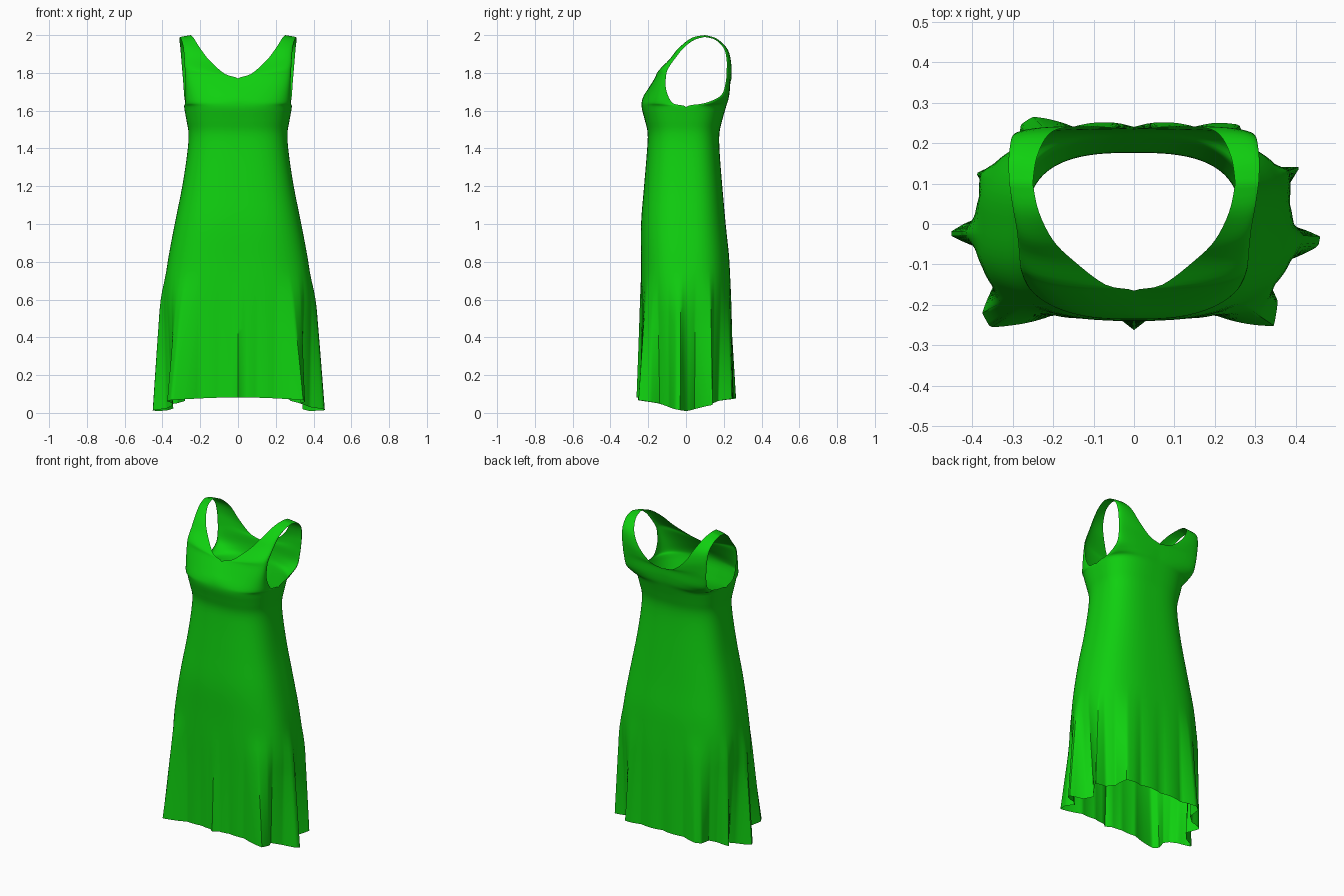
import bpy, bmesh, math

cube = bpy.data.objects.get("Cube")
if cube:
    bpy.data.objects.remove(cube, do_unlink=True)

COLS, STEPS, FOLD_TOP = 64, 4, 0.72

# Body rings: height, half width, front y, back y
BODY = [(0, .40, -.235, .237), (.15, .40, -.235, .237), (.3, .40, -.236, .237),
        (.45, .40, -.237, .237), (.6, .398, -.238, .236), (.8, .372, -.238, .23),
        (1.0, .335, -.238, .21), (1.2, .295, -.222, .192), (1.38, .268, -.207, .178),
        (1.48, .262, -.203, .177), (1.55, .273, -.218, .192), (1.62, .285, -.235, .212)]

# Bodice rows: neck edge xyz, armhole edge xyz, roundness
FRONT = [(0, -.228, 1.67, .28, -.07, 1.64, .72), (0, -.198, 1.72, .277, -.105, 1.71, .75),
         (0, -.165, 1.77, .28, -.105, 1.79, .8), (.07, -.15, 1.795, .282, -.09, 1.83, .85),
         (.15, -.09, 1.865, .285, -.055, 1.88, .9), (.2, -.04, 1.93, .29, -.01, 1.935, .9),
         (.235, .03, 1.985, .3, .045, 1.975, .9), (.25, .1, 2.0, .308, .1, 1.99, .9)]
BACK = [(0, .225, 1.665, .28, .1, 1.64, .72), (0, .232, 1.71, .285, .185, 1.68, .75),
        (0, .235, 1.75, .29, .21, 1.75, .8), (.08, .24, 1.77, .295, .215, 1.81, .85),
        (.16, .24, 1.84, .3, .215, 1.87, .9), (.21, .222, 1.92, .305, .2, 1.93, .9),
        (.24, .165, 1.98, .31, .155, 1.975, .9), (.25, .1, 2.0, .308, .1, 1.99, .9)]

# Pleated hem outline from front centre to back centre, one per side
HEM_LEFT = [(0, -.262), (.025, -.24), (.1, -.23), (.2, -.225), (.27, -.245), (.345, -.252),
            (.355, -.19), (.33, -.14), (.38, -.09), (.455, -.055), (.46, -.03), (.38, 0),
            (.34, .045), (.40, .125), (.41, .14), (.33, .14), (.28, .17), (.26, .245),
            (.2, .25), (.15, .24), (0, .24)]
HEM_RIGHT = [(0, -.262), (.025, -.24), (.1, -.23), (.2, -.225), (.3, -.25), (.355, -.255),
             (.375, -.22), (.345, -.15), (.35, -.1), (.38, -.06), (.46, -.025), (.44, -.01),
             (.375, .02), (.34, .06), (.39, .125), (.37, .135), (.32, .14), (.28, .17),
             (.28, .245), (.25, .265), (.15, .24), (0, .24)]


def polar(points):
    return [(math.atan2(x, -y), math.hypot(x, y)) for x, y in points]


def hem_radius(table, angle):
    for (a0, r0), (a1, r1) in zip(table, table[1:]):
        if angle <= a1:
            return r0 + (r1 - r0) * (angle - a0) / (a1 - a0)
    return table[-1][1]


def smooth_rows(rows):
    """Catmull-Rom interpolation between the rows."""
    out = []
    for k in range(len(rows) - 1):
        quad = [rows[max(k - 1, 0)], rows[k], rows[k + 1], rows[min(k + 2, len(rows) - 1)]]
        for i in range(STEPS):
            t = i / STEPS
            row = [.5 * (2 * b + (c - a) * t + (2 * a - 5 * b + 4 * c - d) * t * t
                         + (3 * b - a - 3 * c + d) * t ** 3) for a, b, c, d in zip(*quad)]
            row[0] = max(row[0], 0)
            if k < len(BODY) - 1:       # closed side seam below the armhole
                row[0] = row[4] = 0
            out.append(row)
    out.append(list(rows[-1]))
    return out


def point(row, t, hem):
    """Point on the rounded quarter section, pleated towards the hem."""
    lx, ly, lz, rx, ry, rz, p = row
    s = max(math.sin(t * math.pi / 2), 0) ** p
    c = max(math.cos(t * math.pi / 2), 0) ** p if t < 1 else 0
    x, y, z = lx + (rx - lx) * s, ry + (ly - ry) * c, lz + (rz - lz) * s
    if z < FOLD_TOP:
        fade = 1 - z / FOLD_TOP
        drop = .01 + .072 * (abs(y) / .237) ** 1.3
        r = math.hypot(x, y)
        k = 1 + (hem_radius(hem, math.atan2(x, -y)) / r - 1) * fade ** .9
        x, y, z = x * k, y * k, z + drop * fade
    return x, y, z


# Dress: four mirrored quarter panels welded into one cloth shell
bm = bmesh.new()
for upper, col in ((FRONT, 2), (BACK, 3)):
    rows = smooth_rows([(0, b[col], b[0], b[1], 0, b[0], .72) for b in BODY] + upper)
    for side, outline in ((1, HEM_LEFT), (-1, HEM_RIGHT)):
        hem = polar(outline)
        grid = []
        for row in rows:
            pts = [point(row, c / COLS, hem) for c in range(COLS + 1)]
            grid.append([bm.verts.new((side * x, y, z)) for x, y, z in pts])
        for lo, hi in zip(grid, grid[1:]):
            for c in range(COLS):
                face = [lo[c], lo[c + 1], hi[c + 1], hi[c]]
                if (side < 0) != (col == 3):
                    face.reverse()
                bm.faces.new(face)
bmesh.ops.remove_doubles(bm, verts=bm.verts, dist=.0002)

mesh = bpy.data.meshes.new("dress")
bm.to_mesh(mesh)
bm.free()
dress = bpy.data.objects.new("dress", mesh)
bpy.context.collection.objects.link(dress)

# Green cloth
green = bpy.data.materials.new("green cloth")
green.use_nodes = True
colour = (.005, .63, .005, 1)
green.diffuse_color = colour
green.node_tree.nodes["Principled BSDF"].inputs["Base Color"].default_value = colour
mesh.materials.append(green)

bpy.ops.object.select_all(action="DESELECT")
dress.select_set(True)
bpy.context.view_layer.objects.active = dress
bpy.ops.object.shade_smooth_by_angle(angle=math.radians(40))
